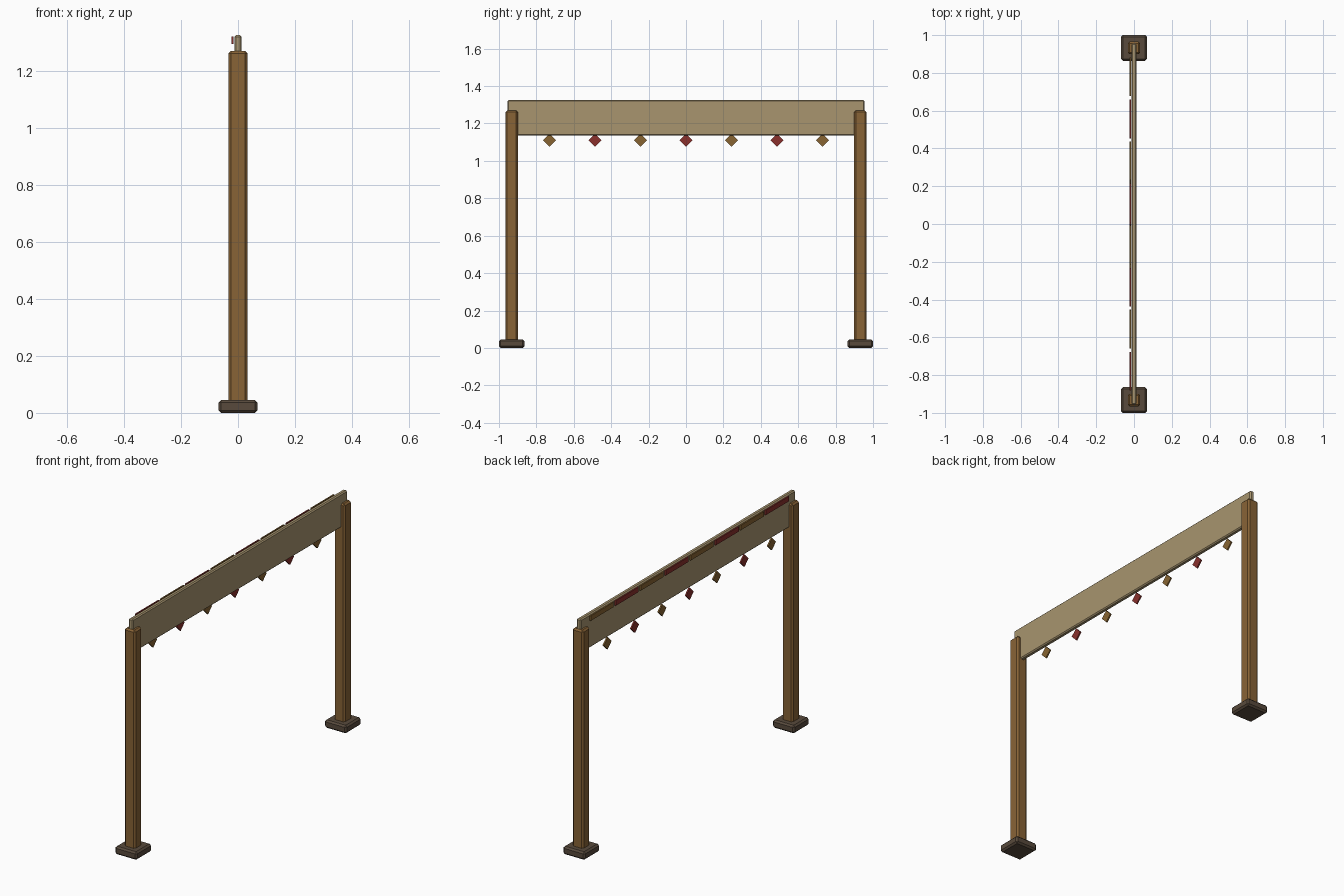
import bpy
from math import radians

cube = bpy.data.objects.get("Cube")
if cube:
    bpy.data.objects.remove(cube, do_unlink=True)


def material(name, srgb):
    """Flat material from an sRGB hex colour, converted to linear."""
    rgb = [int(srgb[i:i + 2], 16) / 255 for i in (0, 2, 4)]
    colour = [((c + 0.055) / 1.055) ** 2.4 for c in rgb] + [1]
    mat = bpy.data.materials.new(name)
    mat.use_nodes = True
    mat.diffuse_color = colour
    mat.node_tree.nodes["Principled BSDF"].inputs["Base Color"].default_value = colour
    return mat


wood = material("post wood", "88632F".replace("2F", "36"))
cloth = material("pale cloth", "A8956F")
stone = material("dark stone", "584A3C")
red = material("deep red", "8A302C")
ochre = material("ochre brown", "876431")


def box(name, centre, size, mat, bevel=0, tilt=0):
    bpy.ops.mesh.primitive_cube_add(size=1, location=centre)
    obj = bpy.context.object
    obj.name = name
    obj.scale = size
    bpy.ops.object.transform_apply(location=False, rotation=False, scale=True)
    obj.rotation_euler.x = radians(tilt)
    obj.data.materials.append(mat)
    if bevel:
        mod = obj.modifiers.new("chamfer", "BEVEL")
        mod.width = bevel
        mod.segments = 1
    return obj


# Posts standing on square feet at both ends
for side, y in (("front", -0.932), ("back", 0.932)):
    box(side + "_foot", (0, y, 0.0225), (0.136, 0.136, 0.045), stone, 0.009)
    box(side + "_post", (0, y, 0.64), (0.066, 0.066, 1.26), wood, 0.009)

# Long hanging panel between the posts
box("panel", (0, 0, 1.23), (0.026, 1.91, 0.19), cloth, 0.006)

# Row of alternating trim strips along the top of one face
pitch = 0.2225
for i in range(8):
    box(f"trim_strip_{i + 1}", (-0.02, (i - 3.5) * pitch, 1.307),
        (0.007, 0.204, 0.028), ochre if i % 2 else red)

# Diamond pendants below the panel
for i in range(-3, 4):
    box(f"pendant_{i + 4}", (-0.02, i * 0.2435, 1.11),
        (0.008, 0.049, 0.049), ochre if i % 2 else red, tilt=45)
